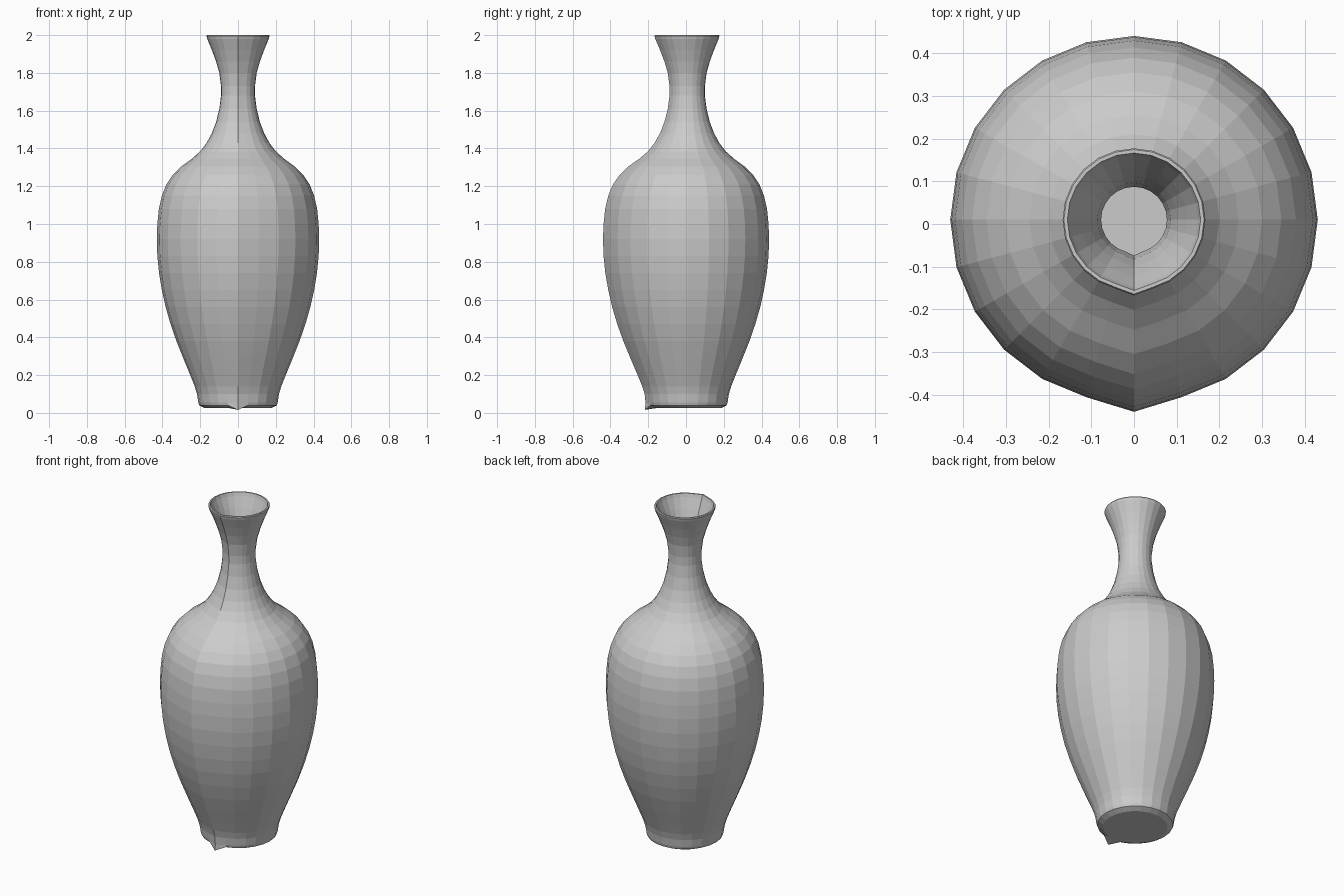
import bpy, bmesh
from math import sin, cos, tau

SIDES = 24
CENTRE_Y = 0.01
WALL = 0.013

# Outer silhouette (radius, height) from the foot up to the lip
OUTER = [(0.175, 0.025), (0.205, 0.04), (0.210, 0.055), (0.217, 0.10), (0.229, 0.14),
         (0.253, 0.20), (0.290, 0.29), (0.326, 0.38), (0.357, 0.47), (0.383, 0.56),
         (0.403, 0.65), (0.418, 0.74), (0.427, 0.83), (0.430, 0.92), (0.427, 1.00),
         (0.419, 1.08), (0.403, 1.15), (0.379, 1.21), (0.345, 1.26), (0.300, 1.305),
         (0.245, 1.345), (0.200, 1.385), (0.166, 1.43), (0.139, 1.48), (0.116, 1.54),
         (0.099, 1.61), (0.090, 1.68), (0.090, 1.73), (0.099, 1.80), (0.116, 1.86),
         (0.138, 1.92), (0.163, 1.98), (0.167, 1.995)]
# Lip, then the inside wall back down to the floor
INNER = [(0.164, 2.0), (0.156, 2.0)] + [(r - WALL, z) for r, z in OUTER[-2:1:-1]]


def ring(bm, r, z):
    """One lathe ring; the front vertex is pulled out to form the seam ridge."""
    verts = []
    for i in range(SIDES):
        a = tau * i / SIDES
        x, y, h = r * sin(a), CENTRE_Y - r * cos(a), z
        if i == 0:
            y -= 0.004 + 0.036 * r
        verts.append(bm.verts.new((x, y, h)))
    return verts


bm = bmesh.new()
rings = [ring(bm, r, z) for r, z in OUTER + INNER]
for a, b in zip(rings, rings[1:]):
    for i in range(SIDES):
        j = (i + 1) % SIDES
        bm.faces.new((a[i], a[j], b[j], b[i]))

# Underside and inside floor
bm.faces.new(rings[0][::-1])
bm.faces.new(rings[-1])

# Small spur where the seam meets the foot
rings[1][0].co = (0, -0.218, 0.016)
rings[2][0].co = (0, -0.214, 0.05)

bmesh.ops.recalc_face_normals(bm, faces=bm.faces)
mesh = bpy.data.meshes.new("vase")
bm.to_mesh(mesh)
bm.free()
vase = bpy.data.objects.new("vase", mesh)
bpy.context.collection.objects.link(vase)
